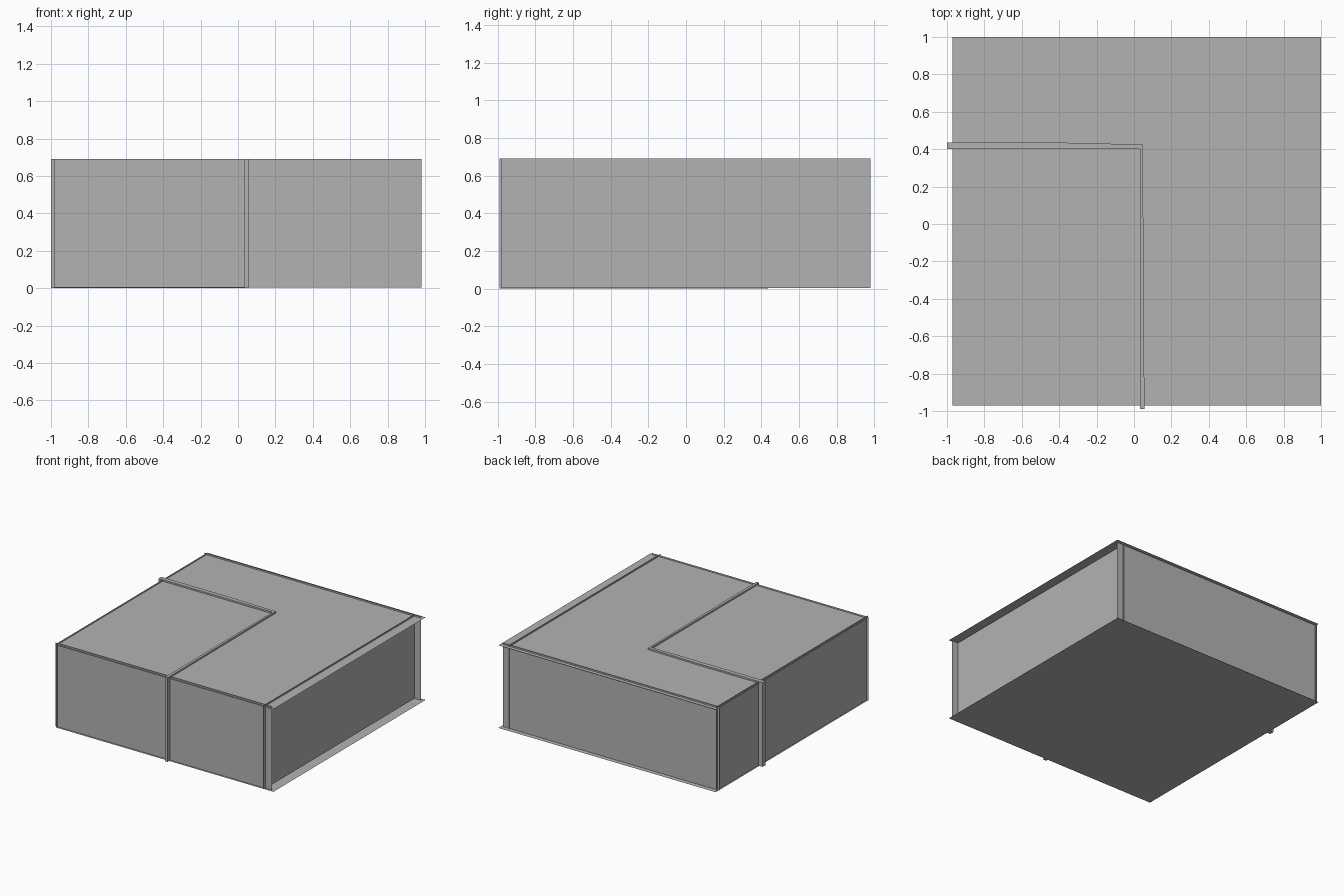
import bpy
import bmesh

if "Cube" in bpy.data.objects:
    bpy.data.objects.remove(bpy.data.objects["Cube"])

grey = bpy.data.materials.new("plain_grey")
grey.diffuse_color = (0.45, 0.45, 0.45, 1.0)
grey.use_nodes = True
grey.node_tree.nodes["Principled BSDF"].inputs["Base Color"].default_value = grey.diffuse_color

LID_Z = 0.677    # height of the lid sheet
WALL_Z = 0.69    # walls poke slightly through the lid


def finish(name, bm):
    mesh = bpy.data.meshes.new(name)
    bm.to_mesh(mesh)
    bm.free()
    mesh.materials.append(grey)
    obj = bpy.data.objects.new(name, mesh)
    bpy.context.collection.objects.link(obj)
    return obj


def sheet(name, corners):
    """Single flat sheet, corners anticlockwise seen from outside."""
    bm = bmesh.new()
    bm.faces.new([bm.verts.new(c) for c in corners])
    return finish(name, bm)


def wall(name, start, end):
    """Upright sheet from start to end; outside lies to the right of travel."""
    (x0, y0), (x1, y1) = start, end
    z0 = 0.004
    return sheet(name, [(x0, y0, z0), (x1, y1, z0), (x1, y1, WALL_Z), (x0, y0, WALL_Z)])


# Floor and lid sheets
lo, hi = -0.97, 1.0
sheet("floor", [(lo, lo, 0), (lo, hi, 0), (hi, hi, 0), (hi, lo, 0)])
sheet("lid", [(lo, lo, LID_Z), (hi, lo, LID_Z), (hi, hi, LID_Z), (lo, hi, LID_Z)])

# Four overlapping outer walls
a, b = -0.983, 0.98
wall("front_wall", (a, -0.96), (b, -0.96))
wall("right_wall", (0.92, a), (0.92, b))
wall("back_wall", (b, 0.968), (a, 0.968))
wall("left_wall", (-0.963, b), (-0.963, a))

# L-shaped partition, slightly tapered, poking through the walls and lid
outline = [(-1.0, 0.40), (0.032, 0.40), (0.032, -0.99), (0.055, -0.99),
           (0.055, -0.85), (0.047, 0.425), (-0.38, 0.435), (-1.0, 0.435)]
bm = bmesh.new()
base = bm.faces.new([bm.verts.new((x, y, 0.0)) for x, y in outline])
top = bmesh.ops.extrude_face_region(bm, geom=[base], use_keep_orig=True)
bmesh.ops.translate(bm, vec=(0, 0, WALL_Z),
                    verts=[g for g in top["geom"] if isinstance(g, bmesh.types.BMVert)])
bmesh.ops.recalc_face_normals(bm, faces=bm.faces)
finish("partition", bm)
